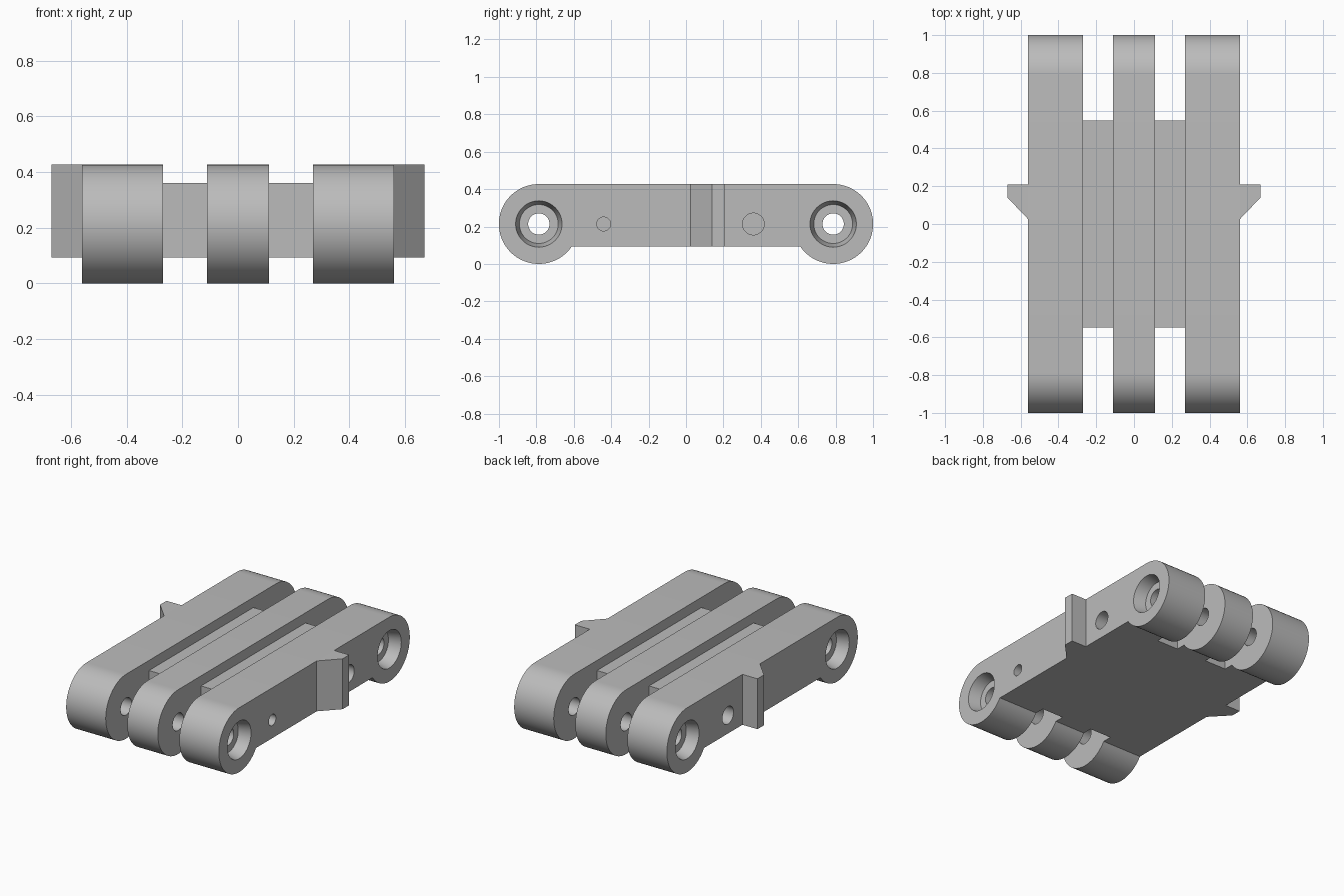
import bpy, bmesh, math

if "Cube" in bpy.data.objects:
    bpy.data.objects.remove(bpy.data.objects["Cube"])

PIN_Y, MID_Z, R = 0.787, 0.2135, 0.2135
FLOOR, TOP = 0.093, 0.427

grey = bpy.data.materials.new("light grey")
grey.diffuse_color = (0.5, 0.5, 0.5, 1)
grey.use_nodes = True
grey.node_tree.nodes["Principled BSDF"].inputs["Base Color"].default_value = grey.diffuse_color


def finish(name, bm):
    bmesh.ops.recalc_face_normals(bm, faces=bm.faces[:])
    me = bpy.data.meshes.new(name)
    bm.to_mesh(me)
    bm.free()
    ob = bpy.data.objects.new(name, me)
    bpy.context.collection.objects.link(ob)
    me.materials.append(grey)
    return ob


def prism(name, points, offset):
    """Extrude a closed outline by an offset vector."""
    bm = bmesh.new()
    face = bm.faces.new([bm.verts.new(p) for p in points])
    out = bmesh.ops.extrude_face_region(bm, geom=[face])
    verts = [v for v in out["geom"] if isinstance(v, bmesh.types.BMVert)]
    bmesh.ops.translate(bm, verts=verts, vec=offset)
    return finish(name, bm)


def lathe(name, profile, y, n=48):
    """Solid of revolution about a line parallel to x; profile is (x, radius)."""
    bm = bmesh.new()
    rings = [[bm.verts.new((x, y + r * math.cos(2 * math.pi * i / n),
                            MID_Z + r * math.sin(2 * math.pi * i / n)))
              for i in range(n)] for x, r in profile]
    for a, b in zip(rings, rings[1:]):
        for i in range(n):
            j = (i + 1) % n
            bm.faces.new((a[i], a[j], b[j], b[i]))
    bm.faces.new(rings[0])
    bm.faces.new(rings[-1])
    return finish(name, bm)


def bar_outline(x):
    """Side outline: flat top, round barrel ends hanging below the flat floor."""
    low = math.asin((FLOOR - MID_Z) / R)
    n = 40
    arc = [math.pi / 2 + (low - math.pi / 2) * i / n for i in range(n + 1)]
    # sweep from the top, around the outside, under the barrel to the floor
    end = -math.pi - low
    arc = [math.pi / 2 + (end - math.pi / 2) * i / n for i in range(n + 1)]
    right = [(x, PIN_Y + R * math.cos(a), MID_Z + R * math.sin(a)) for a in arc]
    return right + [(x, -y, z) for _, y, z in reversed(right)]


# Hole cutters: stepped pin bores and blind side holes
half = [(0.70, 0.124), (0.56, 0.124), (0.48, 0.104), (0.48, 0.057)]
bore = half + [(-x, r) for x, r in reversed(half)]
cutters = [lathe("pin_bore_cutter", bore, s * PIN_Y) for s in (-1, 1)]
cutters += [lathe("side_hole_cutter", [(s * 0.48, 0.058), (s * 0.7, 0.058)], 0.36)
            for s in (-1, 1)]
cutters.append(lathe("small_hole_cutter", [(0.48, 0.037), (0.7, 0.037)], -0.44))

# Three link bars
bars = [prism(n, bar_outline(x0), (x1 - x0, 0, 0)) for n, x0, x1 in
        (("left_bar", -0.56, -0.27), ("middle_bar", -0.112, 0.112),
         ("right_bar", 0.27, 0.56))]
for bar in bars:
    for c in cutters:
        mod = bar.modifiers.new("hole", 'BOOLEAN')
        mod.object, mod.operation, mod.solver = c, 'DIFFERENCE', 'EXACT'
    bpy.ops.object.select_all(action='DESELECT')
    bar.select_set(True)
    bpy.context.view_layer.objects.active = bar
    for mod in list(bar.modifiers):
        bpy.ops.object.modifier_apply(modifier=mod.name)
    bpy.ops.object.shade_smooth_by_angle(angle=math.radians(30))
for c in cutters:
    bpy.data.objects.remove(c)

# Lower webs joining the bars, and wedge-shaped side tabs
for side, s in (("left", -1), ("right", 1)):
    prism(side + "_web", [(s * x, y, FLOOR) for x, y in
          ((0.112, -0.547), (0.27, -0.547), (0.27, 0.547), (0.112, 0.547))],
          (0, 0, 0.36 - FLOOR))
    prism(side + "_tab", [(s * x, y, FLOOR) for x, y in
          ((0.56, 0.025), (0.67, 0.14), (0.67, 0.208), (0.56, 0.208))],
          (0, 0, TOP - FLOOR))
